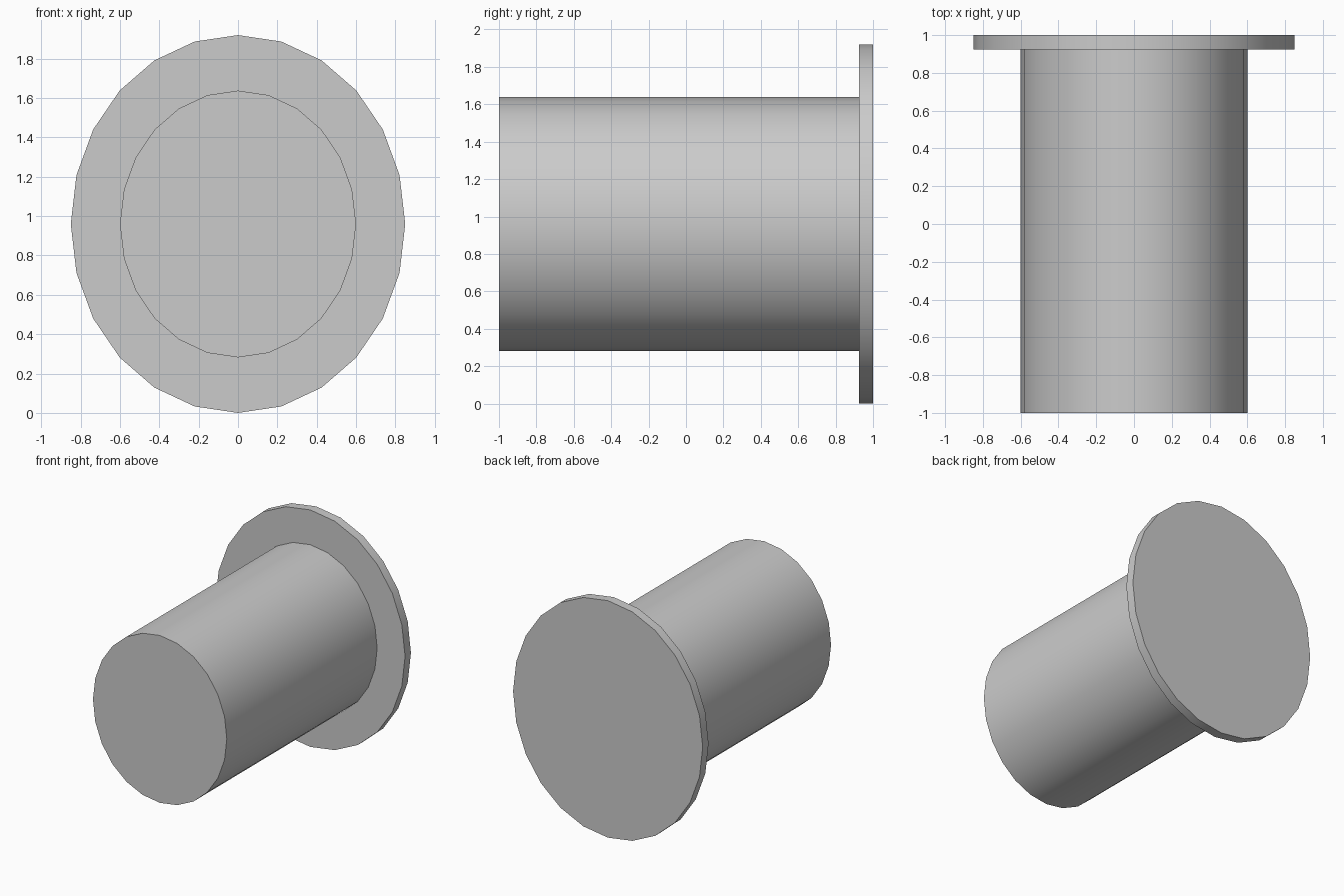
import bpy
import math

if "Cube" in bpy.data.objects:
    bpy.data.objects.remove(bpy.data.objects["Cube"])

SIDES = 24
CENTRE_Z = 0.96


def oval_disc(name, half_width, half_height, y_front, y_back):
    """24-sided oval cylinder lying along the y axis."""
    bpy.ops.mesh.primitive_cylinder_add(
        vertices=SIDES, radius=1, depth=y_back - y_front,
        location=(0, (y_front + y_back) / 2, CENTRE_Z),
        rotation=(math.pi / 2, 0, 0))
    obj = bpy.context.object
    obj.name = name
    # local y points along world z after the rotation
    obj.scale = (half_width, half_height, 1)
    bpy.ops.object.transform_apply(location=False, rotation=True, scale=True)
    bpy.ops.object.shade_smooth_by_angle(angle=math.radians(30))
    return obj


# Long barrel
oval_disc("barrel", 0.60, 0.678, -1.0, 0.925)

# Thin wide flange closing the back
oval_disc("back_flange", 0.85, 0.96, 0.925, 1.0)
